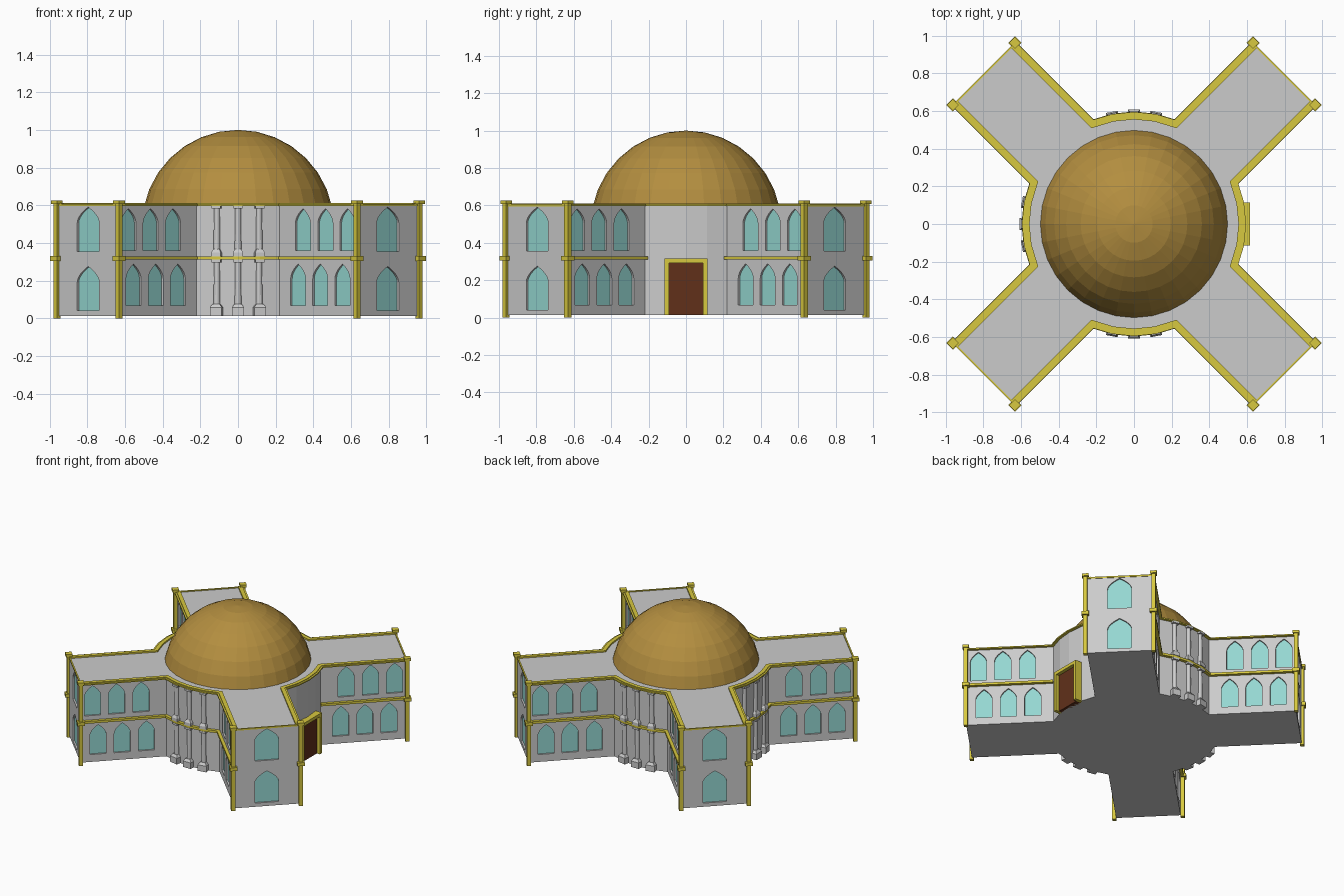
import bpy, bmesh, math
from mathutils import Vector, Matrix

if "Cube" in bpy.data.objects:
    bpy.data.objects.remove(bpy.data.objects["Cube"])

R, HALF, END = 0.575, 0.22, 1.125      # drum radius, wing half width, wing reach
Z0, ROOF = 0.013, 0.6
S = math.sqrt(0.5)
UP = Vector((0, 0, 1))


def material(name, rgb):
    m = bpy.data.materials.new(name)
    m.diffuse_color = (*rgb, 1)
    m.use_nodes = True
    m.node_tree.nodes["Principled BSDF"].inputs["Base Color"].default_value = m.diffuse_color
    return m


GOLD = material("yellow_trim", (0.68, 0.58, 0.05))
DOME = material("dome_bronze", (0.45, 0.27, 0.05))
GLASS = material("window_glass", (0.3, 0.68, 0.64))
WOOD = material("door_wood", (0.12, 0.03, 0.01))


def finish(name, bm, mat=None):
    bmesh.ops.recalc_face_normals(bm, faces=bm.faces)
    me = bpy.data.meshes.new(name)
    bm.to_mesh(me)
    bm.free()
    ob = bpy.data.objects.new(name, me)
    bpy.context.collection.objects.link(ob)
    if mat:
        me.materials.append(mat)
    return ob


def prism(bm, loop, shift):
    """Closed solid from a planar loop pushed along a vector."""
    a = [bm.verts.new(p) for p in loop]
    b = [bm.verts.new(p + shift) for p in loop]
    bm.faces.new(a)
    bm.faces.new(b[::-1])
    for i in range(len(a)):
        j = (i + 1) % len(a)
        bm.faces.new((a[i], b[i], b[j], a[j]))


def box(bm, x, y, z0, z1, sx, sy, ang=0, top=1.0):
    """Box (optionally tapered) standing at x, y and turned by ang."""
    m = Matrix.Translation((x, y, 0)) @ Matrix.Rotation(ang, 4, 'Z')
    r = bmesh.ops.create_cube(bm, size=1)
    for v in r["verts"]:
        k = top if v.co.z > 0 else 1
        v.co = m @ Vector((v.co.x * sx * k, v.co.y * sy * k, z1 if v.co.z > 0 else z0))


def polar(r, deg):
    a = math.radians(deg)
    return Vector((r * math.cos(a), r * math.sin(a), 0))


def wing_point(q, a, p):
    """Point on wing q: a along its axis, p sideways."""
    return Matrix.Rotation(math.radians(45 + 90 * q), 3, 'Z') @ Vector((a, p, 0))


def gap_path(g):
    """Wall line between two wings: corner, drum arc, corner."""
    arc = [polar(R, 90 * g + 11.25 * i) for i in range(-2, 3)]
    return [wing_point(g - 1, END, HALF)] + arc + [wing_point(g, END, -HALF)]


def strip(bm, pts, inner, outer, z0, z1):
    """Moulding following a polyline with mitred corners."""
    def offset(d):
        out = []
        for i, p in enumerate(pts):
            ns = []
            for a, b in ((i - 1, i), (i, i + 1)):
                if a >= 0 and b < len(pts):
                    t = (pts[b] - pts[a]).normalized()
                    ns.append(Vector((t.y, -t.x, 0)))
            n = sum(ns, Vector()).normalized()
            out.append(p + n * d / n.dot(ns[0]) + UP * z0)
        return out
    prism(bm, offset(inner) + offset(outer)[::-1], UP * (z1 - z0))


# Body: four diagonal wings joined by a 32-sided drum
bm = bmesh.new()
prism(bm, [p + UP * Z0 for g in range(4) for p in gap_path(g)], UP * (ROOF - Z0))
body = finish("building_body", bm)


# Pointed-arch windows: recess cutters and glass panes
def window(cut, glass, pos, n, w, z0, spring, top):
    t = UP.cross(n)
    right = [(w / 2 * (1 - (k / 6) ** 1.9), spring + (top - spring) * k / 6) for k in range(7)]
    prof = [(-w / 2, z0), (w / 2, z0)] + right + [(-u, v) for u, v in right[-2::-1]]
    for bm, d0, d1 in ((cut, -0.015, 0.02), (glass, -0.02, -0.012)):
        prism(bm, [pos + t * u + UP * v + n * d0 for u, v in prof], n * (d1 - d0))


cut, glass = bmesh.new(), bmesh.new()
for q in range(4):
    for side in (-1, 1):
        n = wing_point(q, 0, side)
        for a in (0.707, 0.876, 1.042):
            window(cut, glass, wing_point(q, a, side * HALF), n, 0.112, 0.36, 0.505, 0.582)
        for a in (0.671, 0.837, 1.004):
            window(cut, glass, wing_point(q, a, side * HALF), n, 0.112, 0.068, 0.21, 0.288)
    for z in (0.04, 0.355):
        window(cut, glass, wing_point(q, END, 0), wing_point(q, 1, 0), 0.165, z, z + 0.15, z + 0.235)
cutter = finish("window_cutter", cut)
cutter.hide_render = True
finish("window_panes", glass, GLASS)
mod = body.modifiers.new("recesses", 'BOOLEAN')
mod.operation, mod.solver, mod.object = 'DIFFERENCE', 'EXACT', cutter
bpy.context.view_layer.objects.active = body
bpy.ops.object.modifier_apply(modifier="recesses")
bpy.data.objects.remove(cutter)

# Dome: sphere cut off at the roof
bm = bmesh.new()
bmesh.ops.create_uvsphere(bm, u_segments=32, v_segments=16, radius=0.51,
                          matrix=Matrix.Translation((0, 0, 0.49)))
bmesh.ops.bisect_plane(bm, geom=bm.verts[:] + bm.edges[:] + bm.faces[:],
                       plane_co=(0, 0, ROOF - 0.005), plane_no=UP, clear_inner=True)
finish("dome", bm, DOME)

# Roof edging and mid-height bands
top, mid = bmesh.new(), bmesh.new()
for g in range(4):
    path = gap_path(g)
    strip(top, path, -0.02, 0.008, 0.597, 0.611)
    strip(top, path, 0.004, 0.02, 0.597, 0.606)
    for part in ([path[:2], path[-2:]] if g == 0 else [path]):
        strip(mid, part, -0.005, 0.022, 0.311, 0.328)
    strip(top, [wing_point(g, END, -HALF), wing_point(g, END, HALF)], -0.006, 0.004, 0.595, 0.607)
finish("roof_edging", top, GOLD)
finish("floor_bands", mid, GOLD)

# Corner posts with collars
bm = bmesh.new()
for q in range(4):
    for side in (-1, 1):
        p = wing_point(q, END + 0.002, side * (HALF + 0.013))
        for z0, z1, s in ((0, 0.62, 0.027), (0.305, 0.33, 0.05), (0.607, 0.626, 0.044)):
            box(bm, p.x, p.y, z0, z1, s, s, math.pi / 4)
finish("corner_posts", bm, GOLD)

# Columns on the three drum faces without the door, two storeys each
bm = bmesh.new()
for g in (1, 2, 3):
    for i in (-1, 0, 1):
        deg = 90 * g + 11.25 * i
        c, ang = polar(R, deg), math.radians(deg)
        for z0, z1, base in ((Z0, 0.311, 0.045), (0.328, ROOF - 0.003, 0.022)):
            w = 0.064 if z0 < 0.1 else 0.052
            box(bm, c.x, c.y, z0, z0 + base, w, w, ang)
            box(bm, c.x, c.y, z0 + base, z0 + base + 0.018, w, w, ang, 0.6)
            box(bm, c.x, c.y, z1 - 0.014, z1, 0.048, 0.048, ang)
            bmesh.ops.create_cone(bm, cap_ends=True, segments=12, radius1=0.018, radius2=0.015,
                                  depth=z1 - z0 - base,
                                  matrix=Matrix.Translation((c.x, c.y, (z0 + base + z1) / 2)))
finish("columns", bm)

# Door and frame on the right side
bm = bmesh.new()
for y in (-0.103, 0.103):
    box(bm, 0.585, y, Z0, 0.317, 0.06, 0.024)
box(bm, 0.585, 0, 0.293, 0.317, 0.06, 0.23)
finish("door_frame", bm, GOLD)
bm = bmesh.new()
box(bm, 0.57, 0, Z0, 0.295, 0.04, 0.19)
finish("door_panel", bm, WOOD)
